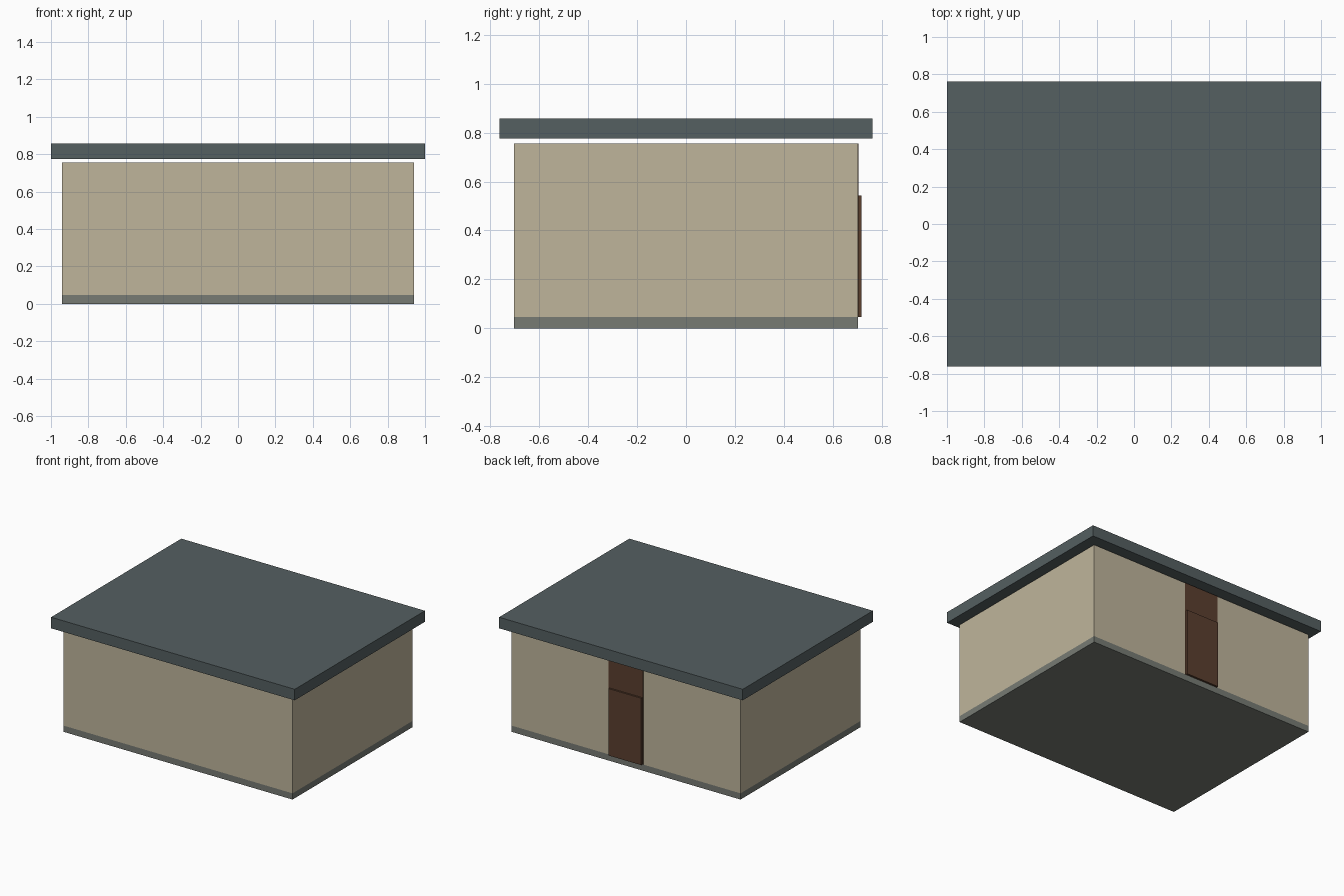
import bpy

cube = bpy.data.objects.get("Cube")
if cube:
    bpy.data.objects.remove(cube, do_unlink=True)


def material(name, rgb):
    mat = bpy.data.materials.new(name)
    mat.use_nodes = True
    color = (*rgb, 1)
    mat.diffuse_color = color
    bsdf = mat.node_tree.nodes["Principled BSDF"]
    bsdf.inputs["Base Color"].default_value = color
    bsdf.inputs["Roughness"].default_value = 0.8
    return mat


def box(name, xs, ys, zs, mat):
    """Axis-aligned box given by its (min, max) extents on each axis."""
    extents = (xs, ys, zs)
    bpy.ops.mesh.primitive_cube_add(
        size=1, location=[(lo + hi) / 2 for lo, hi in extents])
    obj = bpy.context.object
    obj.name = obj.data.name = name
    for v in obj.data.vertices:
        v.co = [c * (hi - lo) for c, (lo, hi) in zip(v.co, extents)]
    obj.data.materials.append(mat)
    return obj


plaster = material("plaster", (0.52, 0.46, 0.33))
slate = material("slate", (0.09, 0.115, 0.12))
concrete = material("concrete", (0.184, 0.198, 0.174))
timber = material("timber", (0.105, 0.05, 0.028))

half_x, half_y = 0.94, 0.703
base_top, wall_top = 0.046, 0.755

# Base and walls
box("plinth", (-half_x, half_x), (-half_y, half_y), (0, base_top), concrete)
box("walls", (-half_x, half_x), (-half_y, half_y), (base_top, wall_top), plaster)

# Flat overhanging roof, raised slightly clear of the walls
box("roof", (-1, 1), (-0.763, 0.763), (0.775, 0.857), slate)

# Full-height timber infill set into the rear wall, with the door in front
box("door_infill", (-0.142, 0.142), (half_y - 0.03, half_y + 0.002),
    (base_top, wall_top), timber)
box("door", (-0.135, 0.135), (half_y, 0.718), (base_top, 0.542), timber)
